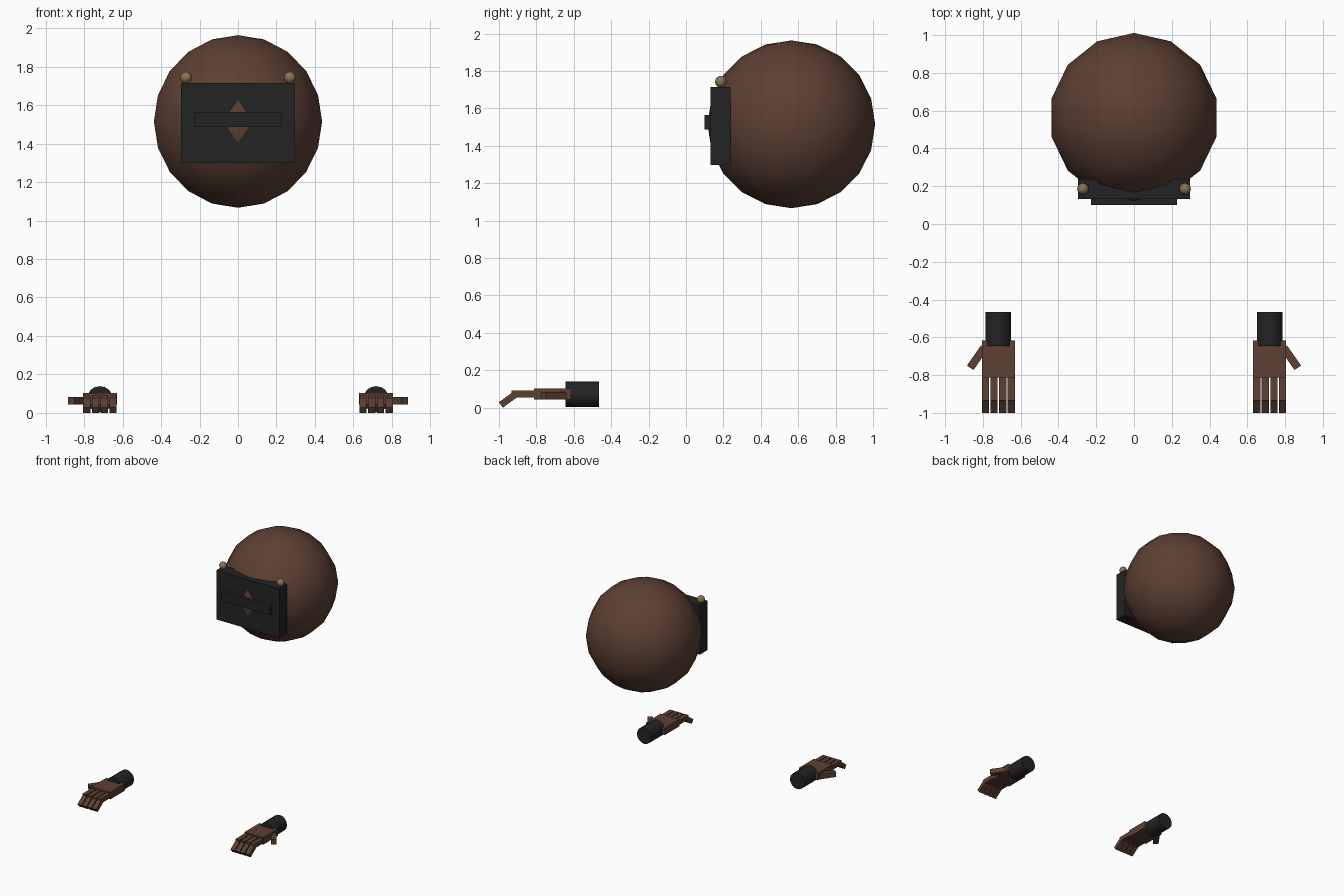
import bpy
import math
from mathutils import Vector

cube = bpy.data.objects.get("Cube")
if cube:
    bpy.data.objects.remove(cube, do_unlink=True)


def material(name, rgb):
    mat = bpy.data.materials.new(name)
    mat.use_nodes = True
    mat.diffuse_color = (*rgb, 1)
    mat.node_tree.nodes["Principled BSDF"].inputs["Base Color"].default_value = (*rgb, 1)
    return mat


BROWN = material("dark brown fur", (0.107, 0.051, 0.033))
BLACK = material("black", (0.017, 0.017, 0.017))
TAN = material("tan", (0.258, 0.171, 0.091))


def finish(name, mat):
    obj = bpy.context.object
    obj.name = name
    obj.data.materials.append(mat)
    return obj


def box(name, center, size, mat, rot=(0, 0, 0)):
    bpy.ops.mesh.primitive_cube_add(size=1, location=center, rotation=rot)
    obj = finish(name, mat)
    obj.scale = size
    return obj


def ball(name, center, radius, segments, rings, mat):
    bpy.ops.mesh.primitive_uv_sphere_add(segments=segments, ring_count=rings,
                                         radius=radius, location=center)
    bpy.ops.object.shade_smooth()
    return finish(name, mat)


# Head with a mask plate, a raised bar and two knobs
ball("head", (0, 0.563, 1.515), 0.4485, 14, 10, BROWN)
box("mask_plate", (0, 0.1845, 1.507), (0.592, 0.105, 0.417), BLACK)
box("mask_bar", (0, 0.12, 1.526), (0.455, 0.04, 0.078), BLACK)
for side, s in (("left", 1), ("right", -1)):
    ball(f"{side}_knob", (s * 0.27, 0.186, 1.743), 0.031, 12, 8, TAN)

# Hands: palm, cuff, four bent fingers and an outward thumb
BEND = math.radians(36)
SPLAY = math.radians(35)
for side, s in (("left", 1), ("right", -1)):
    x = s * 0.718
    box(f"{side}_palm", (x, -0.714, 0.073), (0.176, 0.196, 0.06), BROWN)

    bpy.ops.mesh.primitive_cylinder_add(vertices=16, radius=0.068, depth=0.18,
                                        location=(x, -0.555, 0.071),
                                        rotation=(math.pi / 2, 0, 0))
    bpy.ops.object.shade_smooth_by_angle(angle=math.radians(40))
    finish(f"{side}_cuff", BLACK)

    for i in range(4):
        fx = x + s * (i - 1.5) * 0.0455
        box(f"{side}_finger_{i + 1}", (fx, -0.868, 0.073),
            (0.038, 0.132, 0.037), BROWN)
        end = Vector((fx, -0.99, 0.0145))
        along = Vector((0, math.cos(BEND), math.sin(BEND)))
        box(f"{side}_fingertip_{i + 1}", end + along * 0.0475,
            (0.038, 0.095, 0.036), BROWN, (BEND, 0, 0))

    box(f"{side}_thumb", (s * 0.83, -0.708, 0.063), (0.042, 0.13, 0.041),
        BROWN, (0, 0, s * SPLAY))
